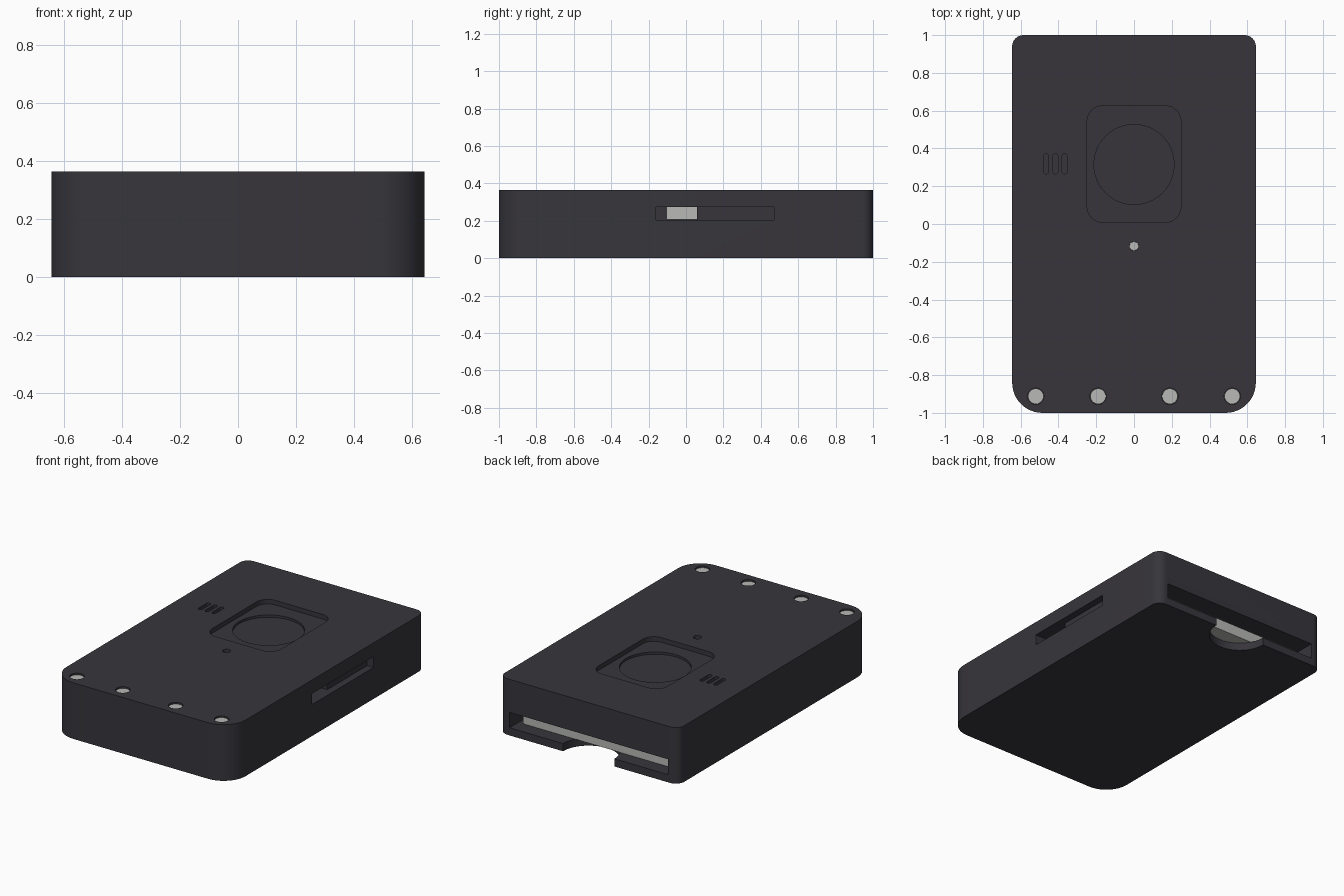
import bpy, bmesh, math
from mathutils import Matrix

if "Cube" in bpy.data.objects:
    bpy.data.objects.remove(bpy.data.objects["Cube"])


def material(name, rgb):
    m = bpy.data.materials.new(name)
    m.diffuse_color = (*rgb, 1)
    m.use_nodes = True
    m.node_tree.nodes["Principled BSDF"].inputs["Base Color"].default_value = m.diffuse_color
    return m


CHARCOAL = material("charcoal plastic", (0.038, 0.036, 0.044))
SILVER = material("silver grey", (0.48, 0.49, 0.465))


def prism(name, u0, u1, v0, v1, w0, w1, radii=0.0, mat=None, axis='Z', segs=12):
    """Rounded rectangle in u,v extruded along w; axis Z: uvw=xyz, axis X: uvw=yzx."""
    if not isinstance(radii, tuple):
        radii = (radii,) * 4
    corners = [(u0, v0, 1, 1), (u1, v0, -1, 1), (u1, v1, -1, -1), (u0, v1, 1, -1)]
    pts = []
    for i, ((u, v, su, sv), r) in enumerate(zip(corners, radii)):
        if r == 0:
            pts.append((u, v))
            continue
        for k in range(segs + 1):
            a = math.pi + i * math.pi / 2 + k / segs * math.pi / 2
            pts.append((u + su * r + r * math.cos(a), v + sv * r + r * math.sin(a)))
    bm = bmesh.new()
    face = bm.faces.new([bm.verts.new((u, v, w0)) for u, v in pts])
    ext = bmesh.ops.extrude_face_region(bm, geom=[face])
    top = [g for g in ext['geom'] if isinstance(g, bmesh.types.BMVert)]
    bmesh.ops.translate(bm, verts=top, vec=(0, 0, w1 - w0))
    bmesh.ops.remove_doubles(bm, verts=bm.verts, dist=1e-5)
    if axis == 'X':
        bm.transform(Matrix(((0, 0, 1, 0), (1, 0, 0, 0), (0, 1, 0, 0), (0, 0, 0, 1))))
    bmesh.ops.recalc_face_normals(bm, faces=bm.faces)
    me = bpy.data.meshes.new(name)
    bm.to_mesh(me)
    bm.free()
    ob = bpy.data.objects.new(name, me)
    bpy.context.collection.objects.link(ob)
    if mat:
        me.materials.append(mat)
    return ob


def disc(name, x, y, r, z0, z1, mat=None):
    """Upright cylinder."""
    bm = bmesh.new()
    bmesh.ops.create_cone(bm, cap_ends=True, segments=48, radius1=r, radius2=r, depth=z1 - z0,
                          matrix=Matrix.Translation((x, y, (z0 + z1) / 2)))
    me = bpy.data.meshes.new(name)
    bm.to_mesh(me)
    bm.free()
    ob = bpy.data.objects.new(name, me)
    bpy.context.collection.objects.link(ob)
    if mat:
        me.materials.append(mat)
    return ob


def cut(target, cutter):
    """Subtract the cutter and remove it."""
    mod = target.modifiers.new("cut", 'BOOLEAN')
    mod.operation = 'DIFFERENCE'
    mod.solver = 'EXACT'
    mod.object = cutter
    bpy.context.view_layer.objects.active = target
    bpy.ops.object.modifier_apply(modifier=mod.name)
    bpy.data.objects.remove(cutter)


W, H = 0.645, 0.365

# Case with larger rounding at the front corners
case = prism("case", -W, W, -1, 1, 0, H, (0.16, 0.16, 0.06, 0.06), CHARCOAL)

# Top: stepped recess with a round seat
cut(case, prism("recess", -0.248, 0.248, 0.01, 0.625, H - 0.03, H + 0.1, 0.08))
cut(case, disc("round_seat", 0, 0.315, 0.212, H - 0.045, H + 0.1))

# Top: three vent slots
for x in (-0.465, -0.416, -0.367):
    cut(case, prism("vent", x - 0.013, x + 0.013, 0.265, 0.372, H - 0.05, H + 0.1, 0.0125, segs=6))

# Top: indicator light down a small hole
cut(case, disc("light_hole", 0, -0.117, 0.024, H - 0.07, H + 0.1))
disc("indicator_light", 0, -0.117, 0.0235, H - 0.08, H - 0.06, SILVER)

# Top: four fasteners along the front edge, slightly sunk
for x in (-0.52, -0.19, 0.19, 0.52):
    cut(case, disc("fastener_hole", x, -0.912, 0.043, H - 0.05, H + 0.1))
    disc("fastener", x, -0.912, 0.041, H - 0.05, H - 0.01, SILVER)

# Right side: long switch slot, deeper at its front end, with the switch inside
cut(case, prism("switch_slot", -0.16, 0.47, 0.205, 0.275, W - 0.045, W + 0.1, axis='X'))
cut(case, prism("switch_well", -0.16, 0.06, 0.205, 0.275, W - 0.14, W + 0.1, axis='X'))
prism("switch", -0.105, 0.06, 0.206, 0.274, W - 0.14, W - 0.11, 0, SILVER, 'X')

# Left side: rounded port opening with a metal socket
cut(case, prism("port_opening", -0.79, -0.525, 0.14, 0.285, -W - 0.1, -W + 0.055, 0.04, axis='X'))
socket = prism("port_socket", -0.74, -0.575, 0.172, 0.253, -W + 0.045, -W + 0.08, 0.035, SILVER, 'X')

# Back: wide bay with a thumb notch through the floor, holding a flat battery
cut(case, prism("battery_bay", -0.57, 0.57, 0.2, 1.1, 0.05, 0.15))
cut(case, disc("thumb_notch", 0, 1.0, 0.185, -0.1, 0.09))
prism("battery", -0.55, 0.55, 0.22, 0.91, 0.051, 0.12, 0.03, SILVER)

# Smooth rounded walls, keep edges sharp
bpy.ops.object.select_all(action='SELECT')
bpy.context.view_layer.objects.active = case
bpy.ops.object.shade_smooth_by_angle(angle=math.radians(30))
